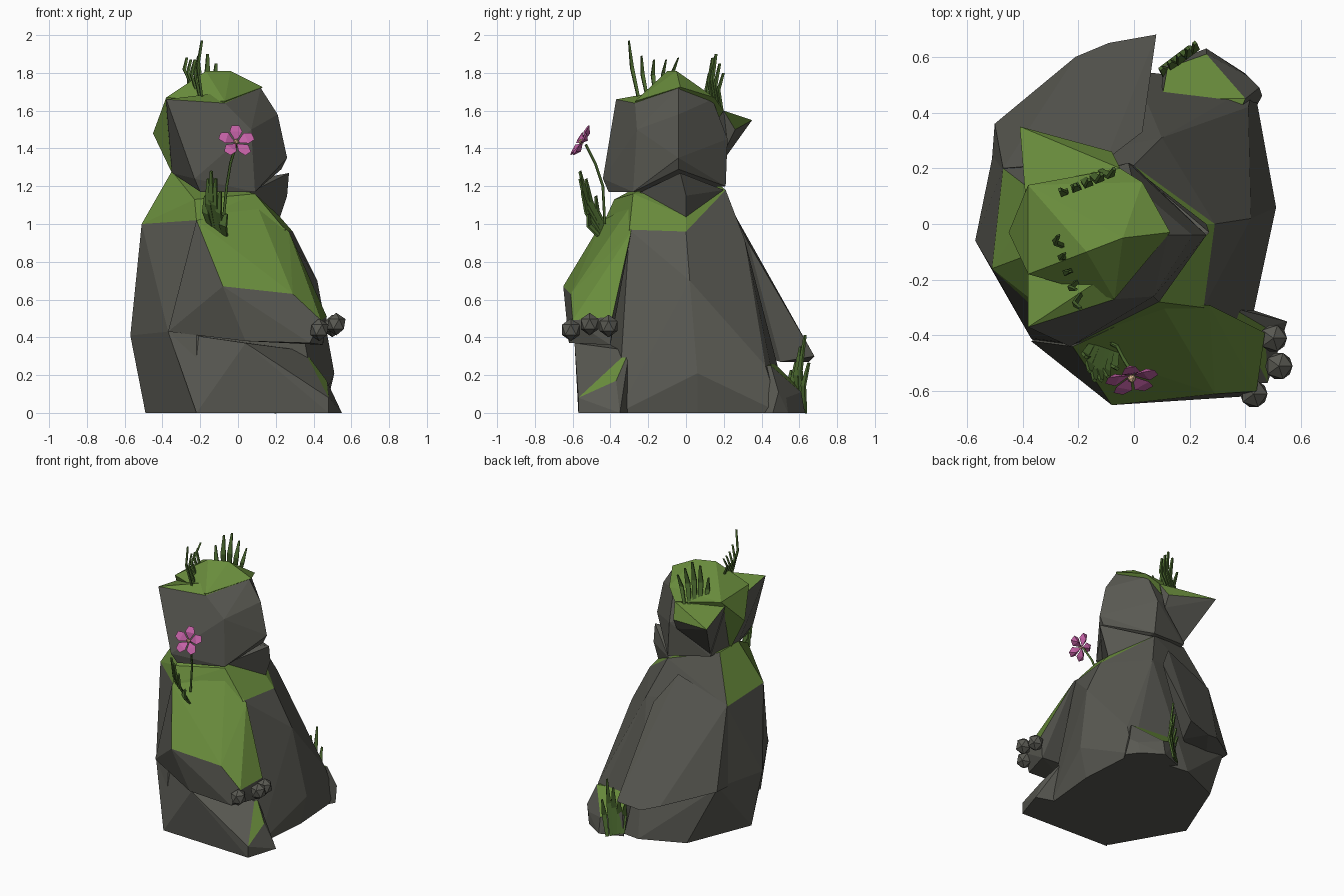
import bpy, bmesh, math, random
from mathutils import Vector, Matrix

if "Cube" in bpy.data.objects:
    bpy.data.objects.remove(bpy.data.objects["Cube"])

random.seed(4)


def material(name, r, g, b):
    m = bpy.data.materials.new(name)
    m.diffuse_color = (r, g, b, 1)
    m.use_nodes = True
    m.node_tree.nodes["Principled BSDF"].inputs["Base Color"].default_value = m.diffuse_color
    return m


STONE = material("stone", 0.10, 0.10, 0.085)
MOSS = material("moss", 0.14, 0.26, 0.045)
GRASS = material("grass", 0.075, 0.15, 0.03)
PINK = material("petal_pink", 0.55, 0.12, 0.38)
CREAM = material("flower_cream", 0.75, 0.5, 0.3)


def finish(name, bm, mats, mossy=None):
    bmesh.ops.recalc_face_normals(bm, faces=bm.faces)
    bm.normal_update()
    if mossy:
        for f in bm.faces:
            f.material_index = int(mossy(f.calc_center_median(), f.normal))
    me = bpy.data.meshes.new(name)
    bm.to_mesh(me)
    bm.free()
    for m in mats:
        me.materials.append(m)
    ob = bpy.data.objects.new(name, me)
    bpy.context.collection.objects.link(ob)
    return ob


def rock(name, pts, mossy=None):
    """Faceted boulder: convex hull of a few corner points."""
    bm = bmesh.new()
    for p in pts:
        bm.verts.new(p)
    r = bmesh.ops.convex_hull(bm, input=bm.verts[:])
    junk = set(r["geom_interior"]) | set(r["geom_unused"])
    bmesh.ops.delete(bm, geom=[v for v in junk if isinstance(v, bmesh.types.BMVert)], context='VERTS')
    bmesh.ops.dissolve_limit(bm, angle_limit=math.radians(4), verts=bm.verts, edges=bm.edges)
    return finish(name, bm, [STONE, MOSS], mossy)


# Torso
shoulders = [(-.51, -.16, 1.0), (-.22, -.43, 1.02), (.25, -.30, .97), (.29, 0, .96),
             (.10, .31, .92), (-.47, .20, .95)]
rock("torso", shoulders + [
    (-.49, -.05, 0), (-.3, .42, 0), (0, .55, 0), (.43, .5, 0), (.46, .06, 0), (.42, -.36, 0),
    (-.22, -.52, 0), (-.57, -.06, .41), (-.37, -.41, .43), (-.49, .33, .42), (.51, .06, .21),
    (.42, .02, .70), (.30, .30, .60), (.41, .42, .25)])
# Mossy collar round the neck
rock("collar", shoulders + [
    (-.35, -.1, 1.28), (-.23, -.38, 1.13), (.09, -.28, 1.16), (.22, 0, 1.04), (0, .21, 1.18),
    (-.34, .1, 1.27)], lambda c, n: n.z > .1 and n.y < .45)

# Right arm with mossy top, resting on the leg
rock("right_arm", [
    (-.22, -.44, 1.02), (.1, -.29, 1.10), (.27, -.29, .96), (.29, -.61, .63), (.33, -.33, .70),
    (.47, -.39, .51), (.44, -.6, .49), (-.08, -.65, .67), (.04, -.61, .38), (.38, -.62, .37),
    (.45, -.40, .36), (-.37, -.42, .43)], lambda c, n: n.z > .3)
# Paw toes
for i, (x, y, z) in enumerate([(.50, -.41, .46), (.52, -.51, .47), (.43, -.61, .44)]):
    bm = bmesh.new()
    bmesh.ops.create_icosphere(bm, subdivisions=1, radius=1, matrix=Matrix.Translation((x, y, z)) @ Matrix.Diagonal((.055, .055, .06, 1)))
    finish("paw_toe_%d" % i, bm, [STONE])

# Left arm
rock("left_arm", [
    (-.47, .2, .96), (-.1, .23, 1.1), (.03, .33, .9), (.03, .51, .58), (.08, .68, .30),
    (-.09, .65, .27), (-.21, .6, .31), (-.5, .36, .40), (-.52, .1, .40), (0, .5, .27)])

# Legs and feet
rock("right_leg", [
    (-.37, -.41, .43), (.04, -.59, .37), (.28, -.58, .17), (.48, -.57, .08), (.47, -.37, .17),
    (.28, -.36, .20), (.35, -.3, .33), (.55, -.35, 0), (.48, -.57, 0), (-.22, -.54, 0),
    (.1, -.2, 0)], lambda c, n: n.z > .6 and c.x > .3)
rock("left_foot", [
    (.1, .45, .28), (.12, .56, .17), (.26, .61, .11), (.40, .45, .25), (.45, .49, .11), (.41, .53, .08),
    (.1, .57, 0), (.26, .63, 0), (.40, .54, 0), (.46, .46, 0), (.4, .35, 0), (.36, .36, .25)],
    lambda c, n: n.z > .45)

# Head
rock("skull", [
    (-.38, -.37, 1.66), (-.23, -.44, 1.24), (-.2, -.41, 1.17), (.09, -.28, 1.17), (-.07, -.27, 1.64),
    (.07, -.26, 1.5), (.12, -.04, 1.72), (.21, -.04, 1.58), (.26, -.04, 1.35), (.23, -.04, 1.29),
    (-.02, .22, 1.45), (0, .21, 1.2), (0, .14, 1.66), (-.35, -.1, 1.27), (-.3, .15, 1.25),
    (-.38, .1, 1.58)], lambda c, n: n.z > .75)
rock("jaw", [(.27, -.03, 1.27), (.26, 0, 1.15), (.22, 0, 1.03), (.05, -.26, 1.16), (0, .2, 1.18), (-.1, 0, 1.2)])
rock("moss_cap", [
    (-.17, -.1, 1.81), (-.04, -.05, 1.81), (.13, -.03, 1.725), (-.07, -.27, 1.65), (-.38, -.18, 1.67),
    (-.45, -.03, 1.48), (-.38, .14, 1.66), (-.05, .2, 1.6), (.03, .15, 1.67), (-.35, -.02, 1.27)],
    lambda c, n: True)
rock("left_ear", [
    (-.41, .35, 1.55), (-.08, .26, 1.5), (-.39, .1, 1.63), (-.05, .2, 1.6), (-.3, .15, 1.27),
    (-.08, .22, 1.42)], lambda c, n: n.z > .3)


def blade(bm, base, tip, w, across):
    """Flat tapered three-ring grass blade, slightly bent."""
    base, tip = Vector(base), Vector(tip)
    a = Vector(across).normalized()
    d = a.cross(tip - base).normalized()
    rings = []
    for t, k in ((0, .7), (.55, 1), (1, .35)):
        p = base.lerp(tip, t) + d * .025 * math.sin(math.pi * t)
        rings.append([bm.verts.new(p + a * w * k * s + d * .006 * q) for s, q in ((-1, -1), (1, -1), (1, 1), (-1, 1))])
    for lo, hi in zip(rings, rings[1:]):
        for i in range(4):
            bm.faces.new((lo[i], lo[i - 1], hi[i - 1], hi[i]))
    bm.faces.new(rings[0])
    bm.faces.new(rings[-1])


def tuft(name, start, end, lean, heights, w=.015):
    bm = bmesh.new()
    start, end, lean = Vector(start), Vector(end), Vector(lean)
    n = len(heights) - 1
    for i, h in enumerate(heights):
        p = start.lerp(end, i / n)
        spread = (end - start) * (i / n - .5) * .5
        blade(bm, p, p + spread + lean * h + Vector((0, 0, h)), w * random.uniform(.8, 1.2), end - start)
    return finish(name, bm, [GRASS])


# Grass tufts
tuft("head_front_grass", (-.25, -.08, 1.74), (-.19, -.25, 1.66), (-.05, -.03, 0), (.12, .14, .17, .22, .33), .012)
tuft("head_back_grass", (-.25, .14, 1.60), (-.12, .19, 1.60), (.08, -.02, 0), (.2, .28, .3, .25, .2))
tuft("shoulder_grass", (-.14, -.42, .97), (-.07, -.46, .94), (-.08, -.4, 0), (.17, .27, .32, .29, .23, .12), .02)
tuft("foot_grass", (.11, .57, .02), (.19, .63, 0), (.03, .02, 0), (.2, .25, .34, .41, .27), .018)

# Flower stem
cu = bpy.data.curves.new("flower_stem", 'CURVE')
cu.dimensions = '3D'
cu.bevel_depth = .008
cu.bevel_resolution = 0
sp = cu.splines.new('POLY')
path = [(-.08, -.43, 1.0), (-.06, -.44, 1.2), (-.04, -.48, 1.32), (-.01, -.53, 1.42)]
sp.points.add(len(path) - 1)
for p, co in zip(sp.points, path):
    p.co = (*co, 1)
cu.materials.append(GRASS)
bpy.context.collection.objects.link(bpy.data.objects.new("flower_stem", cu))

# Flower petals and heart
aim = Vector((.15, -.85, .5)).to_track_quat('Z', 'Y').to_matrix().to_4x4()
place = Matrix.Translation((-.01, -.545, 1.43)) @ aim
bm = bmesh.new()
for i in range(5):
    turn = place @ Matrix.Rotation(i * math.tau / 5 + .3, 4, 'Z')
    pts = [(.005, 0, 0), (.055, -.034, .022), (.055, .034, .022), (.095, -.02, .02), (.095, .02, .02), (.06, 0, -.008)]
    v = [bm.verts.new(turn @ Vector(p)) for p in pts]
    for f in ((0, 1, 5), (0, 5, 2), (1, 3, 5), (3, 4, 5), (4, 2, 5), (0, 2, 1), (1, 2, 4, 3)):
        bm.faces.new([v[k] for k in f])
finish("flower_petals", bm, [PINK])
bm = bmesh.new()
bmesh.ops.create_icosphere(bm, subdivisions=1, radius=.016, matrix=place @ Matrix.Translation((0, 0, .012)))
finish("flower_heart", bm, [CREAM])
